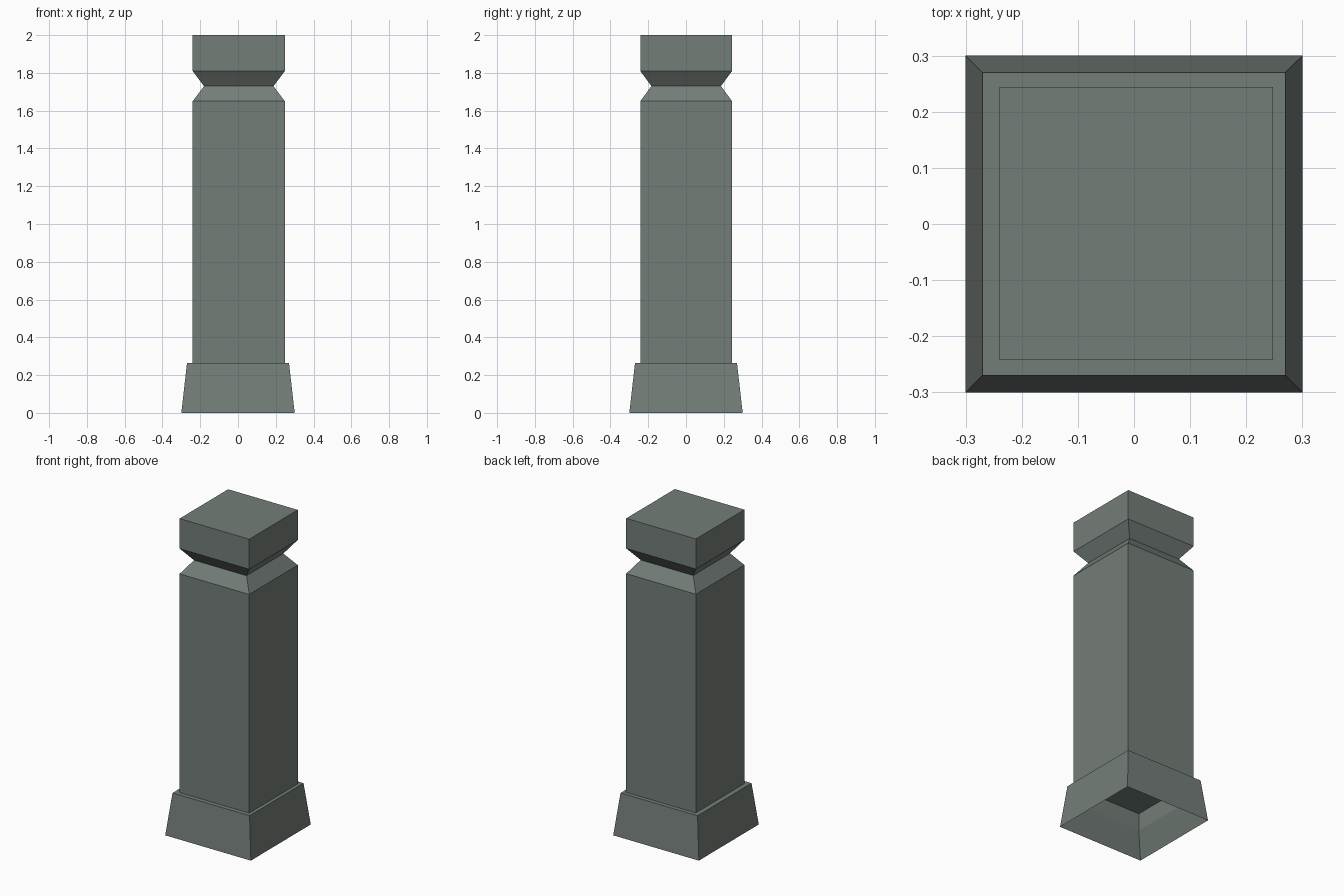
import bpy, bmesh

if "Cube" in bpy.data.objects:
    bpy.data.objects.remove(bpy.data.objects["Cube"])

stone = bpy.data.materials.new("grey green stone")
stone.diffuse_color = (0.175, 0.208, 0.190, 1.0)
stone.use_nodes = True
stone.node_tree.nodes["Principled BSDF"].inputs["Base Color"].default_value = stone.diffuse_color


def loft(name, rings):
    """Skin square rings (half_x, half_y, z, centre_x, centre_y), capping both ends."""
    bm = bmesh.new()
    loops = []
    for hx, hy, z, cx, cy in rings:
        loops.append([bm.verts.new((cx + sx * hx, cy + sy * hy, z))
                      for sx, sy in ((-1, -1), (1, -1), (1, 1), (-1, 1))])
    for a, b in zip(loops, loops[1:]):
        for i in range(4):
            j = (i + 1) % 4
            bm.faces.new((a[i], a[j], b[j], b[i]))
    bm.faces.new(loops[0][::-1])
    bm.faces.new(loops[-1])
    bmesh.ops.recalc_face_normals(bm, faces=bm.faces[:])
    me = bpy.data.meshes.new(name)
    bm.to_mesh(me)
    bm.free()
    me.materials.append(stone)
    ob = bpy.data.objects.new(name, me)
    bpy.context.collection.objects.link(ob)
    return ob


# whole post in one skin: hollow underside, flared base, shaft, neck groove, cap
ox, oy = 0.004, 0.001
loft("stone_post", [
    (0.243, 0.243, 0.26, ox, oy),    # recess ceiling
    (0.243, 0.243, 0.15, ox, oy),    # recess wall
    (0.300, 0.300, 0.00, 0, 0),      # bottom rim
    (0.270, 0.270, 0.265, 0, 0),     # base shoulder
    (0.244, 0.243, 0.265, ox, oy),   # shaft foot
    (0.244, 0.243, 1.65, ox, oy),    # shaft top
    (0.184, 0.184, 1.73, ox, oy),    # neck
    (0.244, 0.243, 1.81, ox, oy),    # cap underside
    (0.244, 0.243, 2.00, ox, oy),    # cap top
])
